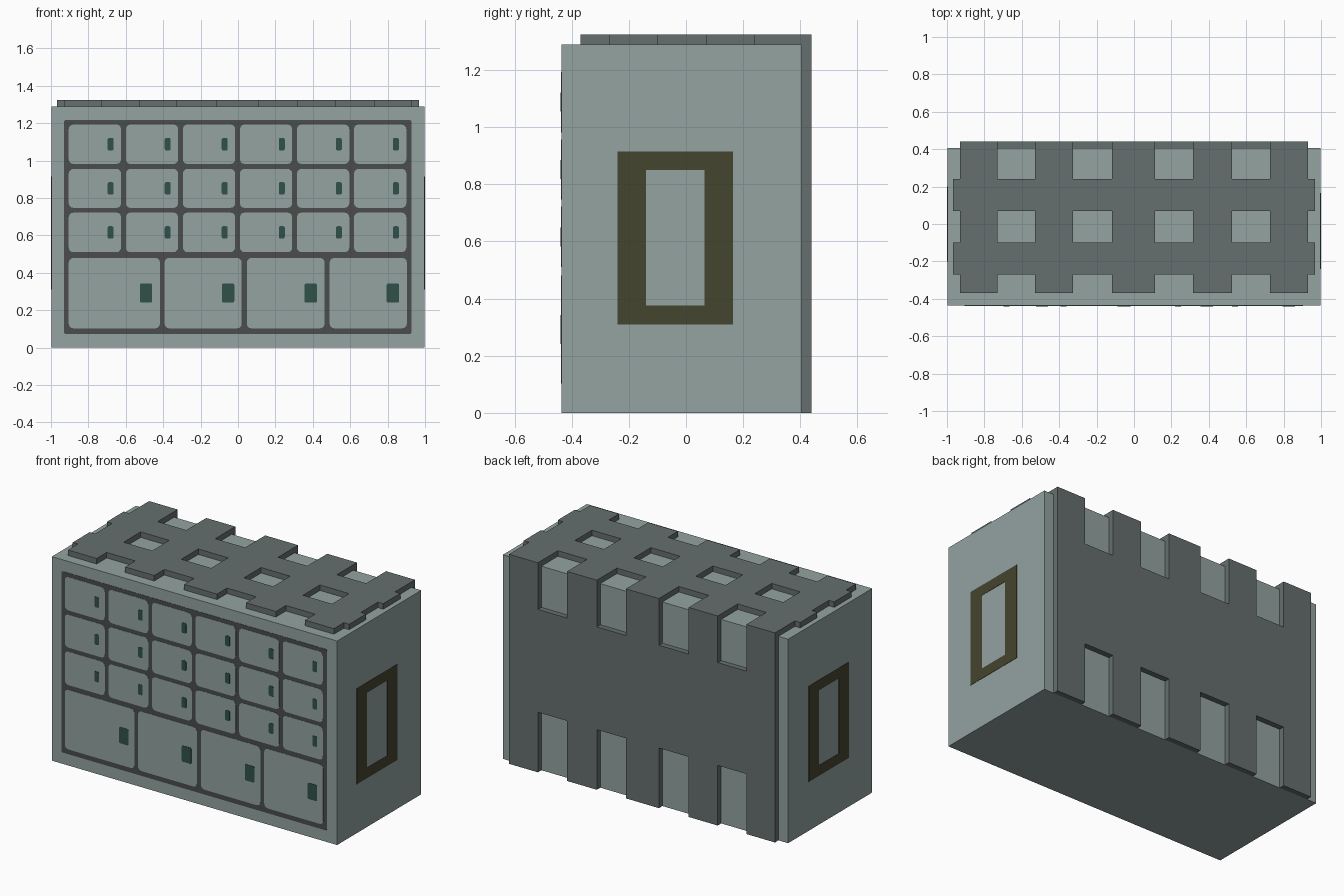
import bpy, bmesh, math
from mathutils import Vector

if "Cube" in bpy.data.objects:
    bpy.data.objects.remove(bpy.data.objects["Cube"])


def material(name, rgb):
    m = bpy.data.materials.new(name)
    m.diffuse_color = (*rgb, 1)
    m.use_nodes = True
    m.node_tree.nodes["Principled BSDF"].inputs["Base Color"].default_value = m.diffuse_color
    return m


BODY = material("pale grey green", (0.292, 0.366, 0.356))
PANEL = material("mid grey", (0.133, 0.156, 0.156))
FRAME = material("dark grey", (0.069, 0.073, 0.073))
LATCH = material("dark green", (0.03, 0.083, 0.066))
OLIVE = material("olive", (0.060, 0.058, 0.029))


def finish(bm, name, mat):
    bmesh.ops.recalc_face_normals(bm, faces=bm.faces)
    me = bpy.data.meshes.new(name)
    bm.to_mesh(me)
    bm.free()
    me.materials.append(mat)
    ob = bpy.data.objects.new(name, me)
    bpy.context.collection.objects.link(ob)
    return ob


def extrude(bm, offset):
    geo = bmesh.ops.extrude_face_region(bm, geom=bm.faces[:], use_keep_orig=True)
    moved = [v for v in geo["geom"] if isinstance(v, bmesh.types.BMVert)]
    bmesh.ops.translate(bm, verts=moved, vec=offset)


def box(name, x, y, z, mat):
    bm = bmesh.new()
    bmesh.ops.create_cube(bm, size=1)
    for v in bm.verts:
        v.co = Vector([lo + (c + 0.5) * (hi - lo) for c, (lo, hi) in zip(v.co, (x, y, z))])
    return finish(bm, name, mat)


def front_plate(name, x0, x1, z0, z1, r, y0, y1, mat):
    """Rounded rectangle facing the front."""
    bm = bmesh.new()
    pts = []
    corners = ((x1 - r, z1 - r, 0), (x0 + r, z1 - r, 90), (x0 + r, z0 + r, 180), (x1 - r, z0 + r, 270))
    for cx, cz, start in corners:
        for k in range(4):
            a = math.radians(start + 30 * k)
            pts.append(bm.verts.new((cx + r * math.cos(a), y0, cz + r * math.sin(a))))
    bm.faces.new(pts)
    extrude(bm, Vector((0, y1 - y0, 0)))
    return finish(bm, name, mat)


def lattice(name, us, vs, keep, place, offset, mat):
    """Slab made of the kept cells of an uneven grid."""
    bm = bmesh.new()
    grid = {(i, j): bm.verts.new(place(u, v)) for i, u in enumerate(us) for j, v in enumerate(vs)}
    for i in range(len(us) - 1):
        for j in range(len(vs) - 1):
            if keep(i, j):
                bm.faces.new([grid[i, j], grid[i + 1, j], grid[i + 1, j + 1], grid[i, j + 1]])
    bmesh.ops.delete(bm, geom=[v for v in bm.verts if not v.link_faces], context='VERTS')
    extrude(bm, Vector(offset))
    return finish(bm, name, mat)


# Cabinet body
FY, BY, TOP = -0.435, 0.405, 1.29
box("cabinet_body", (-0.998, 0.998), (FY, BY), (0, TOP), BODY)

# Top and back cladding with square openings
xs = [-0.93, -0.73, -0.53, -0.327, -0.118, 0.112, 0.316, 0.524, 0.728, 0.93]
top_xs = [-0.967] + xs + [0.967]
top_ys = [-0.37, -0.27, -0.10, 0.07, 0.24, 0.44]


def keep_top(i, j):
    if i in (0, 10):
        return j in (1, 3)
    return j in (1, 3) or i % 2 == 1


lattice("top_cladding", top_xs, top_ys, keep_top,
        lambda u, v: (u, v, TOP), (0, 0, 0.035), PANEL)
lattice("back_cladding", xs, [0, 0.38, 1.03, TOP],
        lambda i, j: j == 1 or i % 2 == 0,
        lambda u, v: (u, BY, v), (0, 0.035, 0), PANEL)

# Front frame, then doors and latches as thin layers
L1, L2, L3 = FY - 0.0015, FY - 0.003, FY - 0.005
front_plate("door_frame", -0.93, 0.927, 0.072, 1.218, 0.01, FY, L1, FRAME)


def door(name, x0, x1, z0, z1, latch_x, lw, lh):
    front_plate(name + "_door", x0, x1, z0, z1, 0.025, FY, L2, BODY)
    zc = (z0 + z1) / 2
    front_plate(name + "_latch", latch_x - lw / 2, latch_x + lw / 2,
                zc - lh / 2, zc + lh / 2, 0.008, FY, L3, LATCH)


for z0, z1 in ((0.51, 0.722), (0.747, 0.956), (0.982, 1.193)):
    for c in range(6):
        x0 = -0.905 + 0.305 * c
        door("small", x0, x0 + 0.28, z0, z1, x0 + 0.224, 0.032, 0.066)
for x0, x1, lx in ((-0.905, -0.417, -0.492), (-0.393, 0.02, -0.053),
                   (0.047, 0.463, 0.389), (0.49, 0.903, 0.828)):
    door("large", x0, x1, 0.103, 0.48, lx, 0.066, 0.102)

# Plain olive border on each end
for side, y0, y1 in ((1, -0.24, 0.165), (-1, -0.2, 0.2)):
    lattice("end_marking", [y0, y0 + 0.1, y1 - 0.1, y1], [0.31, 0.375, 0.85, 0.915],
            lambda i, j: not (i == 1 and j == 1),
            lambda u, v: (side * 0.998, u, v), (side * 0.002, 0, 0), OLIVE)
